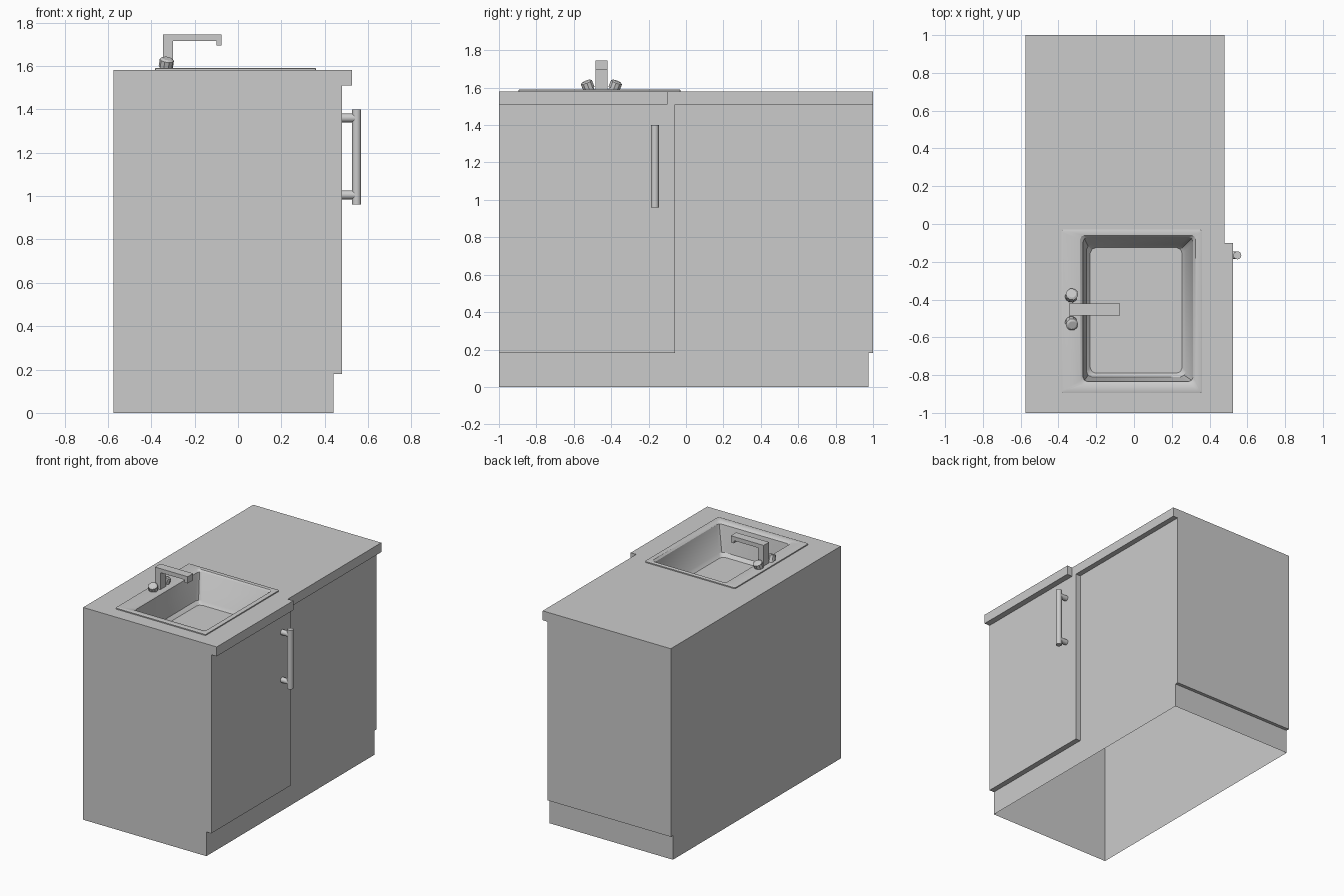
import bpy, bmesh
from mathutils import Vector

if "Cube" in bpy.data.objects:
    bpy.data.objects.remove(bpy.data.objects["Cube"])


def make(name, bm, smooth=False):
    bmesh.ops.recalc_face_normals(bm, faces=bm.faces)
    me = bpy.data.meshes.new(name)
    bm.to_mesh(me)
    bm.free()
    ob = bpy.data.objects.new(name, me)
    bpy.context.collection.objects.link(ob)
    if smooth:
        bpy.context.view_layer.objects.active = ob
        ob.select_set(True)
        bpy.ops.object.shade_smooth_by_angle()
        ob.select_set(False)
    return ob


def prism(name, pts, offset):
    """Extrude a closed outline of 3D points along offset."""
    bm = bmesh.new()
    f = bm.faces.new([bm.verts.new(p) for p in pts])
    ext = bmesh.ops.extrude_face_region(bm, geom=[f], use_keep_orig=True)
    vs = [v for v in ext["geom"] if isinstance(v, bmesh.types.BMVert)]
    bmesh.ops.translate(bm, verts=vs, vec=offset)
    return make(name, bm)


def box(name, x0, x1, y0, y1, z0, z1):
    return prism(name, [(x0, y0, z0), (x1, y0, z0), (x1, y1, z0), (x0, y1, z0)], (0, 0, z1 - z0))


def rod(name, a, b, r, r2=None, n=20):
    a, b = Vector(a), Vector(b)
    bm = bmesh.new()
    bmesh.ops.create_cone(bm, cap_ends=True, segments=n, radius1=r,
                          radius2=r if r2 is None else r2, depth=(b - a).length)
    bm.transform((b - a).to_track_quat('Z', 'Y').to_matrix().to_4x4())
    bmesh.ops.translate(bm, verts=bm.verts, vec=(a + b) / 2)
    return make(name, bm, True)


# cabinet shell: side outline with back toe kick, open underneath and on top
side = [(-1, 0), (-1, 1.51), (1, 1.51), (1, .18), (.975, .18), (.975, 0)]
body = prism("cabinet_body", [(-.575, y, z) for y, z in side], (1.015, 0, 0))
bm = bmesh.new()
bm.from_mesh(body.data)
ends = [f for f in bm.faces if abs(f.normal.z) > .9
        and (f.calc_center_median().z < .01 or f.calc_center_median().z > 1.5)]
bmesh.ops.delete(bm, geom=ends, context='FACES')
bm.to_mesh(body.data)
bm.free()

# door and its bar handle
box("door", .44, .48, -1, -.06, .18, 1.51)
rod("handle_bar", (.547, -.166, .96), (.547, -.166, 1.40), .021)
for i, z in enumerate((1.005, 1.36)):
    rod(f"handle_post_{i}", (.478, -.166, z), (.547, -.166, z), .02)

# stepped countertop with sink opening
outline = [(-.575, -1), (.525, -1), (.525, -.1), (.48, -.1), (.48, 1), (-.575, 1)]
top = prism("countertop", [(x, y, 1.51) for x, y in outline], (0, 0, .07))
cutter = box("sink_cutter", -.30, .335, -.865, -.05, 1.3, 1.8)
cutter.hide_render = True
cutter.hide_set(True)
mod = top.modifiers.new("sink_hole", 'BOOLEAN')
mod.operation = 'DIFFERENCE'
mod.object = cutter
mod.solver = 'EXACT'

# sink: stacked chamfered rings from rim down to the floor (x0, x1, y0, y1, z, corner)
rings = [(-.383, .36, -.895, -.03, 1.578, .008),
         (-.383, .36, -.895, -.03, 1.588, .008),
         (-.375, .353, -.887, -.037, 1.591, .008),
         (-.285, .325, -.85, -.06, 1.588, .02),
         (-.27, .313, -.835, -.07, 1.575, .025),
         (-.252, .275, -.81, -.108, 1.385, .03),
         (-.232, .255, -.79, -.125, 1.36, .03)]
bm = bmesh.new()
prev = None
for x0, x1, y0, y1, z, c in rings:
    k = c * .3
    pts = [(x0 + c, y0), (x1 - c, y0), (x1 - k, y0 + k), (x1, y0 + c), (x1, y1 - c), (x1 - k, y1 - k),
           (x1 - c, y1), (x0 + c, y1), (x0 + k, y1 - k), (x0, y1 - c), (x0, y0 + c), (x0 + k, y0 + k)]
    ring = [bm.verts.new((x, y, z)) for x, y in pts]
    if prev:
        for i in range(len(ring)):
            j = (i + 1) % len(ring)
            bm.faces.new((prev[i], prev[j], ring[j], ring[i]))
    prev = ring
bm.faces.new(prev)
make("sink_basin", bm, True)
rod("drain", (0, -.45, 1.355), (0, -.45, 1.363), .046, n=28)

# square spout
spout = [(-.345, 1.588), (-.30, 1.588), (-.30, 1.715), (-.10, 1.715), (-.10, 1.695),
         (-.075, 1.695), (-.075, 1.745), (-.345, 1.745)]
prism("tap_spout", [(x, -.484, z) for x, z in spout], (0, .064, 0))

# tilted tap knobs, mirrored about the spout
for name, s in (("left", -1), ("right", 1)):
    base = Vector((-.335, -.452 + s * .062, 1.582))
    axis = Vector((.15, s * .4, 1)).normalized()
    rod(f"{name}_knob_stem", base, base + axis * .03, .026, n=16)
    rod(f"{name}_knob_grip", base + axis * .014, base + axis * .05, .033, n=10)
    rod(f"{name}_knob_cap", base + axis * .05, base + axis * .057, .033, .022, n=10)
